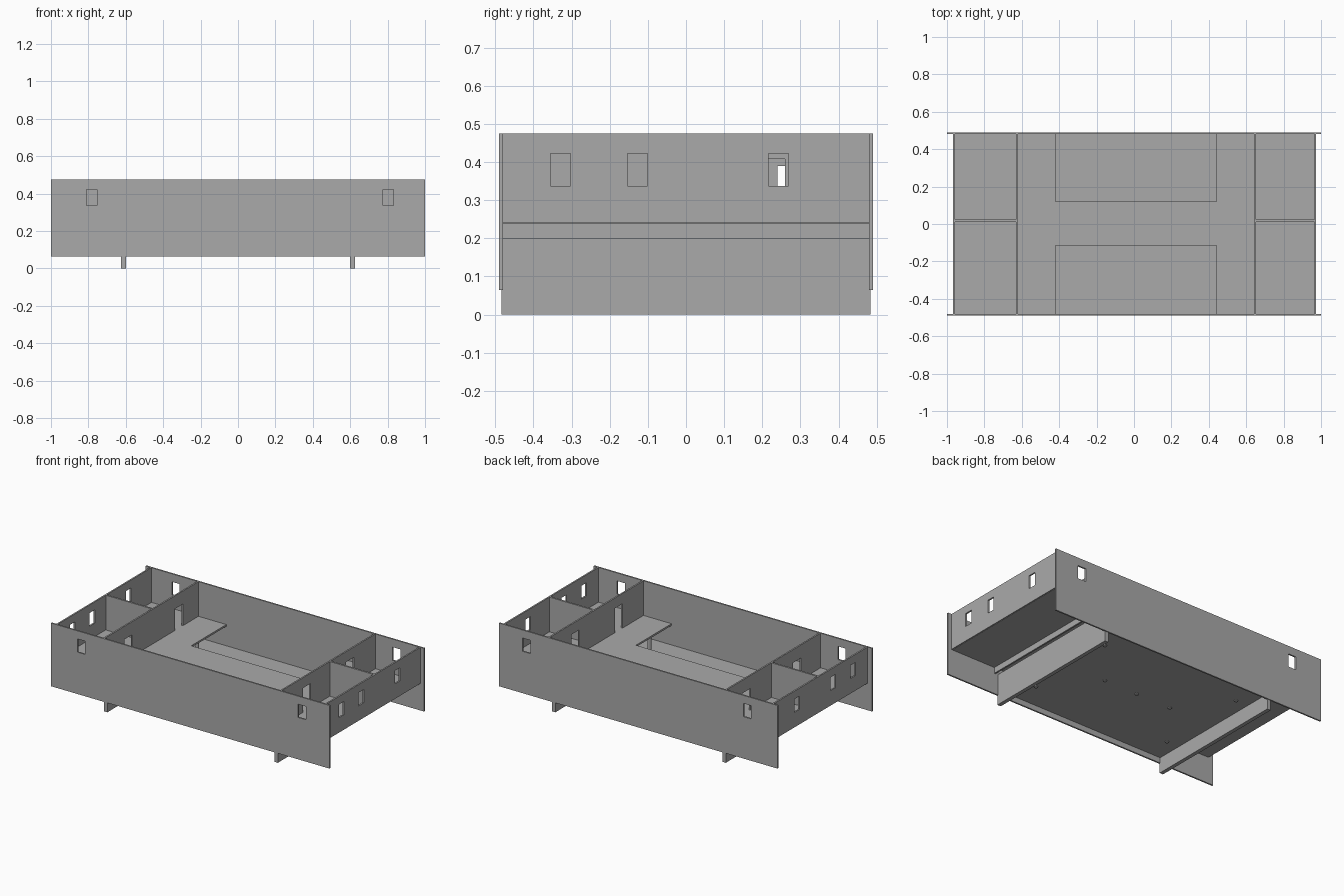
import bpy
import bmesh
from mathutils import Vector

cube = bpy.data.objects.get("Cube")
if cube:
    bpy.data.objects.remove(cube, do_unlink=True)

grey = bpy.data.materials.new("plain grey")
grey.use_nodes = True
grey.diffuse_color = (0.4, 0.4, 0.4, 1)
grey.node_tree.nodes["Principled BSDF"].inputs["Base Color"].default_value = (0.4, 0.4, 0.4, 1)


def finish(name, bm):
    bmesh.ops.recalc_face_normals(bm, faces=bm.faces)
    mesh = bpy.data.meshes.new(name)
    bm.to_mesh(mesh)
    bm.free()
    mesh.materials.append(grey)
    obj = bpy.data.objects.new(name, mesh)
    bpy.context.collection.objects.link(obj)
    return obj


def panel(name, axis, start, end, rect, holes=()):
    """Board between start and end on one axis; rect and holes are (u0, u1, v0, v1)."""
    def place(u, v):
        point = [u, v]
        point.insert(axis, start)
        return Vector(point)

    us = sorted({u for r in (rect, *holes) for u in r[:2]})
    vs = sorted({v for r in (rect, *holes) for v in r[2:]})
    bm = bmesh.new()
    grid = {(u, v): bm.verts.new(place(u, v)) for u in us for v in vs}
    for u0, u1 in zip(us, us[1:]):
        for v0, v1 in zip(vs, vs[1:]):
            mu, mv = (u0 + u1) / 2, (v0 + v1) / 2
            if any(h[0] < mu < h[1] and h[2] < mv < h[3] for h in holes):
                continue
            bm.faces.new([grid[u0, v0], grid[u1, v0], grid[u1, v1], grid[u0, v1]])
    bmesh.ops.delete(bm, geom=[v for v in bm.verts if not v.link_faces], context="VERTS")
    # Thicken the sheet into a board
    out = bmesh.ops.extrude_face_region(bm, geom=bm.faces[:], use_keep_orig=True)
    shift = Vector((0, 0, 0))
    shift[axis] = end - start
    moved = [g for g in out["geom"] if isinstance(g, bmesh.types.BMVert)]
    bmesh.ops.translate(bm, verts=moved, vec=shift)
    return finish(name, bm)


TOP, DECK, SIDE = 0.475, 0.25, 0.48
SILL, HEAD = 0.337, 0.423

# Long outer walls with two windows each
long_windows = [(-0.81, -0.755, SILL, HEAD), (0.775, 0.832, SILL, HEAD)]
for name, y in (("front_wall", -0.49), ("back_wall", SIDE)):
    panel(name, 1, y, y + 0.01, (-1, 1, 0.065, TOP), long_windows)

# Short end walls with three windows each
end_windows = [(y, y + 0.052, SILL, HEAD) for y in (-0.355, -0.153, 0.217)]
for name, x in (("right_end_wall", -0.968), ("left_end_wall", 0.964)):
    panel(name, 0, x, x + 0.01, (-SIDE, SIDE, DECK - 0.01, TOP), end_windows)

# Inner cross walls with doorways
panel("right_cross_wall", 0, -0.63, -0.62, (-SIDE, SIDE, 0.2, TOP),
      [(-0.28, -0.2, DECK, 0.39), (0.24, 0.32, DECK, 0.39)])
panel("left_cross_wall", 0, 0.641, 0.651, (-SIDE, SIDE, 0.2, TOP),
      [(-0.265, -0.185, DECK, 0.408), (0.18, 0.26, DECK, 0.408)])

# Partitions splitting each end into two rooms
panel("right_partition", 1, 0.012, 0.024, (-0.96, -0.628, DECK - 0.01, TOP))
panel("left_partition", 1, 0.012, 0.024, (0.65, 0.966, DECK - 0.01, TOP))

# Raised deck with a well at front and back, and end room floors
panel("deck", 2, DECK - 0.012, DECK, (-0.621, 0.642, -SIDE, SIDE),
      [(-0.42, 0.44, -SIDE, -0.115), (-0.42, 0.44, 0.12, SIDE)])
panel("right_room_floor", 2, DECK - 0.012, DECK, (-0.962, -0.627, -SIDE, SIDE))
panel("left_room_floor", 2, DECK - 0.012, DECK, (0.648, 0.968, -SIDE, SIDE))

# Lower floor resting between two cross beams
panel("lower_floor", 2, 0.1, 0.112, (-0.602, 0.602, -SIDE, SIDE))
for name, x in (("right_beam", -0.625), ("left_beam", 0.6)):
    panel(name, 0, x, x + 0.025, (-0.484, 0.484, 0, 0.2))

# Posts carrying the deck
spots = [(x, y) for x in (-0.51, 0.48) for y in (-0.31, 0.31)]
spots += [(x, 0) for x in (-0.27, -0.02, 0.22)]
for x, y in spots:
    bm = bmesh.new()
    bmesh.ops.create_cone(bm, cap_ends=True, segments=12, radius1=0.012, radius2=0.012, depth=0.15)
    bmesh.ops.translate(bm, verts=bm.verts, vec=(x, y, 0.169))
    finish("deck_post", bm)
